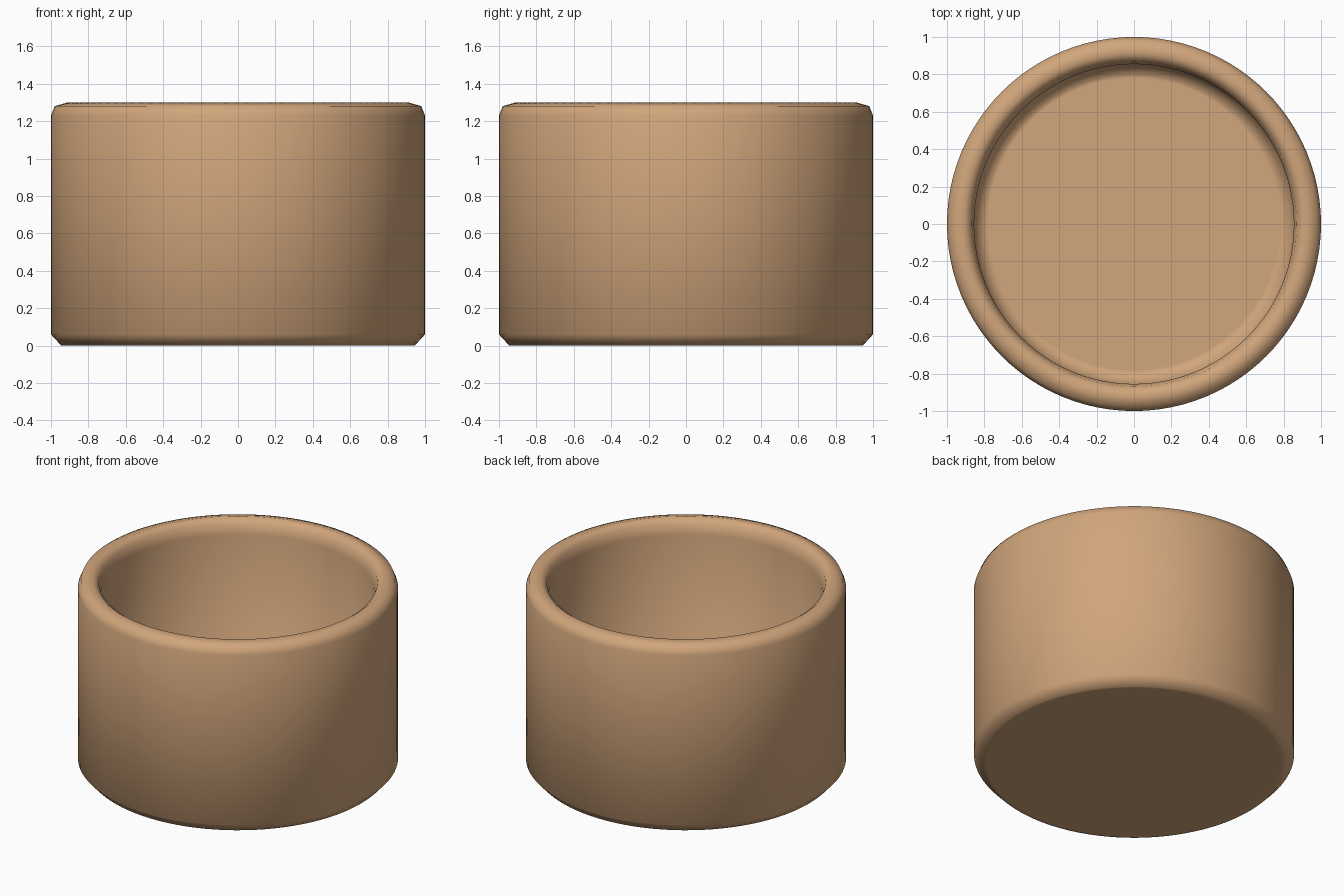
import bpy, bmesh, math

if "Cube" in bpy.data.objects:
    bpy.data.objects.remove(bpy.data.objects["Cube"])

SIDES = 96
# Profile (radius, height): underside, foot chamfer, wall, rounded rim, inner wall, floor
PROFILE = [(0.92, 0.0), (0.945, 0.0), (1.0, 0.06), (1.0, 1.23), (0.98, 1.28),
           (0.91, 1.30), (0.87, 1.27), (0.855, 1.20),
           (0.855, 0.18), (0.80, 0.12), (0.78, 0.12)]

# Cup: turned profile closed by flat caps
bm = bmesh.new()
rings = []
for r, z in PROFILE:
    rings.append([bm.verts.new((r * math.cos(2 * math.pi * i / SIDES),
                                r * math.sin(2 * math.pi * i / SIDES), z))
                  for i in range(SIDES)])
for a, b in zip(rings, rings[1:]):
    for i in range(SIDES):
        j = (i + 1) % SIDES
        bm.faces.new((a[i], a[j], b[j], b[i]))
bm.faces.new(rings[0][::-1])
bm.faces.new(rings[-1])
bmesh.ops.recalc_face_normals(bm, faces=bm.faces)

mesh = bpy.data.meshes.new("cup")
bm.to_mesh(mesh)
bm.free()
cup = bpy.data.objects.new("cup", mesh)
bpy.context.collection.objects.link(cup)

# Smooth clay-coloured surface
bpy.context.view_layer.objects.active = cup
cup.select_set(True)
bpy.ops.object.shade_smooth_by_angle(angle=math.radians(75))
mat = bpy.data.materials.new("tan_clay")
mat.diffuse_color = (0.64, 0.38, 0.2, 1.0)
mat.use_nodes = True
mat.node_tree.nodes["Principled BSDF"].inputs["Base Color"].default_value = mat.diffuse_color
mesh.materials.append(mat)
